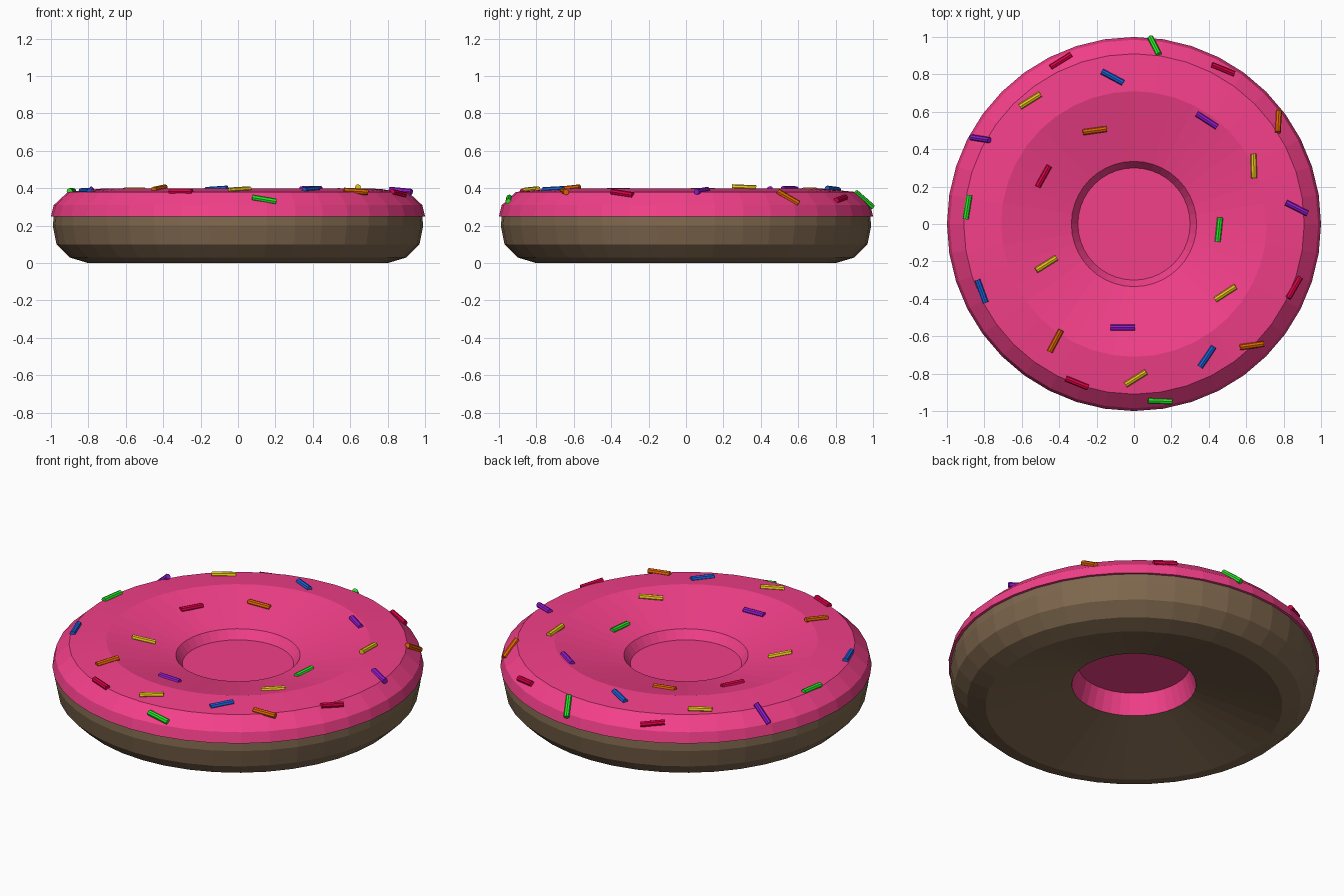
import bpy, bmesh, math
from mathutils import Vector, Matrix

if "Cube" in bpy.data.objects:
    bpy.data.objects.remove(bpy.data.objects["Cube"])


def material(name, rgb):
    m = bpy.data.materials.new(name)
    m.diffuse_color = (*rgb, 1)
    m.use_nodes = True
    m.node_tree.nodes["Principled BSDF"].inputs["Base Color"].default_value = m.diffuse_color
    return m


def finish(bm, name, mat):
    me = bpy.data.meshes.new(name)
    bm.to_mesh(me)
    bm.free()
    me.materials.append(mat)
    ob = bpy.data.objects.new(name, me)
    bpy.context.collection.objects.link(ob)
    return ob


def lathe(name, profile, mat, segments=40):
    bm = bmesh.new()
    vs = [bm.verts.new((r, 0, z)) for r, z in profile]
    es = [bm.edges.new(p) for p in zip(vs, vs[1:])]
    bmesh.ops.spin(bm, geom=vs + es, cent=(0, 0, 0), axis=(0, 0, 1),
                   angle=math.tau, steps=segments, use_merge=True)
    bmesh.ops.remove_doubles(bm, verts=bm.verts, dist=1e-4)
    bmesh.ops.recalc_face_normals(bm, faces=bm.faces)
    return finish(bm, name, mat)


pink = material("pink_icing", (0.9, 0.05, 0.25))
brown = material("brown_dough", (0.21, 0.135, 0.075))
colours = {
    "green": material("green", (0.02, 0.8, 0.02)),
    "red": material("red", (0.75, 0.0, 0.06)),
    "blue": material("blue", (0.01, 0.12, 0.7)),
    "yellow": material("yellow", (0.8, 0.55, 0.01)),
    "purple": material("purple", (0.3, 0.01, 0.65)),
    "orange": material("orange", (0.75, 0.13, 0.0)),
}

# Dough: rounded outside, shallow cone underneath
dough = [(0.335, 0.13), (0.80, 0), (0.90, 0.03), (0.97, 0.10),
         (0.99, 0.20), (0.985, 0.25), (0.30, 0.25), (0.335, 0.13)]
body = lathe("dough", dough, brown)

# The wall of the hole is pink like the icing
body.data.materials.append(pink)
for p in body.data.polygons:
    if all(math.hypot(*body.data.vertices[i].co[:2]) < 0.36 for i in p.vertices):
        p.material_index = 1

# Icing: dished cap whose floor closes the hole
top = [(0.30, 0.26), (0.335, 0.31), (0.71, 0.40), (0.91, 0.38), (0.985, 0.31), (1.0, 0.25)]
lathe("icing", [(0, 0.26)] + top + [(0.985, 0.25), (0, 0.25)], pink)


def surface(r):
    """Height and slope of the icing at radius r."""
    for (r0, z0), (r1, z1) in zip(top, top[1:]):
        if r <= r1:
            s = (z1 - z0) / (r1 - r0)
            return z0 + s * (r - r0), s
    return top[-1][1], 0


# Sprinkles: x, y, heading in degrees, colour
sprinkles = [
    (0.11, 0.95, -63, "green"), (-0.39, 0.87, 32, "red"), (0.475, 0.825, -22, "red"),
    (-0.115, 0.785, -28, "blue"), (-0.555, 0.66, 32, "yellow"), (-0.82, 0.455, -9, "purple"),
    (-0.21, 0.50, 8, "orange"), (0.39, 0.555, -33, "purple"), (0.77, 0.545, 87, "orange"),
    (0.64, 0.31, 91, "yellow"), (-0.485, 0.255, 61, "red"), (-0.89, 0.09, 81, "green"),
    (0.455, -0.03, 84, "green"), (0.87, 0.085, -27, "purple"), (-0.47, -0.215, 32, "yellow"),
    (-0.815, -0.36, -70, "blue"), (0.855, -0.34, 60, "red"), (0.49, -0.37, 33, "yellow"),
    (-0.42, -0.625, 62, "orange"), (-0.06, -0.555, 0, "purple"), (0.39, -0.71, 56, "blue"),
    (0.63, -0.65, 8, "orange"), (-0.305, -0.85, -22, "red"), (0.01, -0.825, 32, "yellow"),
    (0.14, -0.945, -2, "green"),
]
for i, (x, y, heading, colour) in enumerate(sprinkles):
    r = math.hypot(x, y)
    z, slope = surface(r)
    a = math.radians(heading)
    dx, dy = math.cos(a), math.sin(a)
    along = Vector((dx, dy, slope * (dx * x + dy * y) / r)).normalized()
    normal = Vector((-slope * x / r, -slope * y / r, 1)).normalized()
    place = Matrix.Translation(Vector((x, y, z)) + normal * 0.003)
    bm = bmesh.new()
    bmesh.ops.create_cone(bm, cap_ends=True, segments=8, radius1=0.016,
                          radius2=0.016, depth=0.13,
                          matrix=place @ along.to_track_quat('Z', 'Y').to_matrix().to_4x4())
    finish(bm, f"sprinkle_{i + 1}", colours[colour])
